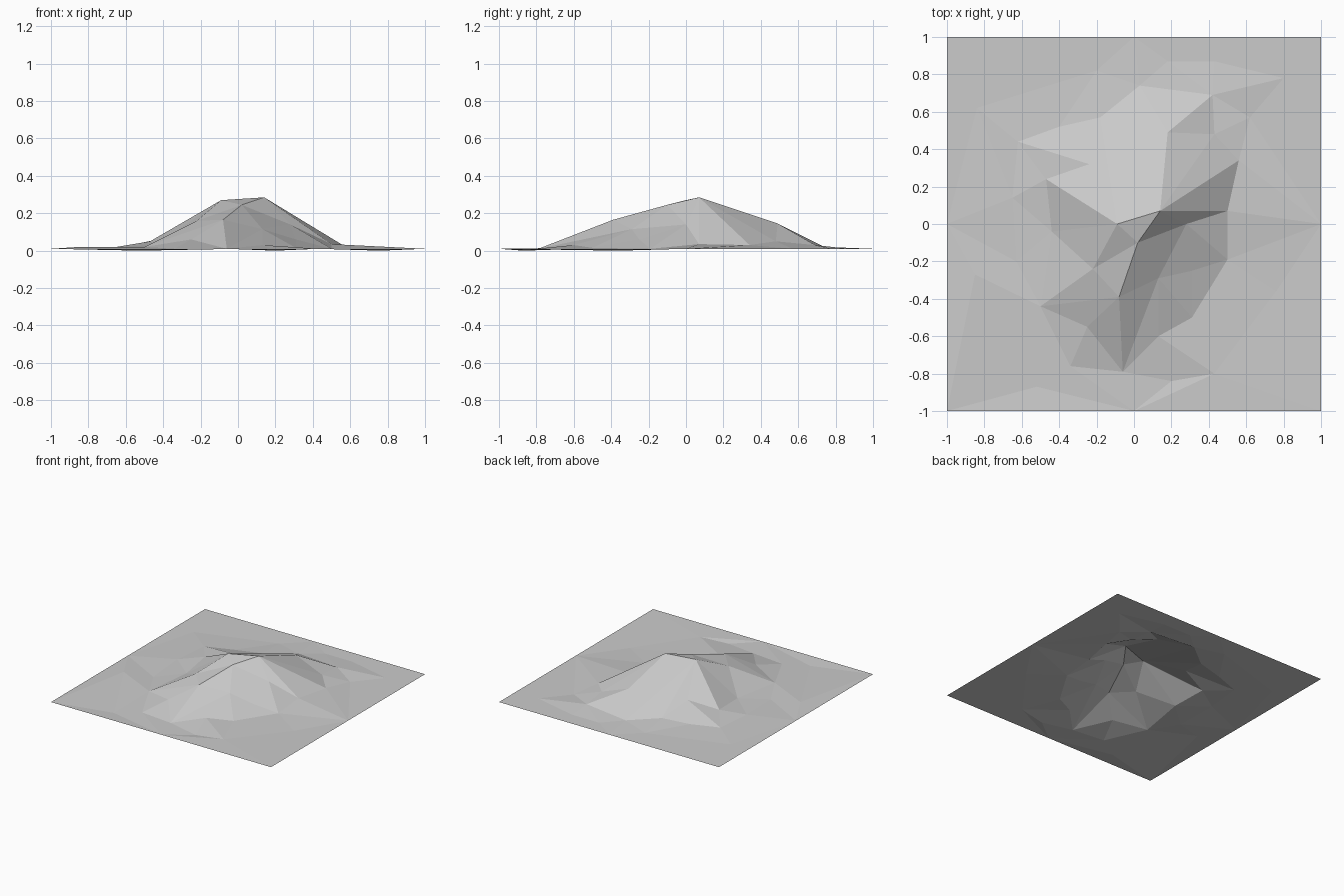
import bpy
import bmesh
from mathutils import Vector
from mathutils.geometry import delaunay_2d_cdt

old_cube = bpy.data.objects.get("Cube")
if old_cube:
    bpy.data.objects.remove(old_cube, do_unlink=True)

UNIT = 0.01  # survey points are given in hundredths

# Survey points of the mountain: plan position and height
points = dict(
    # Summit and shoulders
    peak=(14, 7, 28.5),
    west_summit=(-9, 0, 27),
    notch=(2, -10, 24.5),
    south_shoulder=(-8, -39, 16.5),
    west_shoulder=(-22, -24, 16),
    north_shoulder=(18, 49, 14.5),
    east_rib=(28, 0, 14),
    south_rib=(13, -29, 11.5),
    northwest_rib=(-24, 32, 10),
    # Foot of the slopes
    east_foot=(50, 7, 3.5),
    northeast_foot=(56, 34, 3),
    northeast_bench=(43, 48, 5),
    southeast_foot=(50, -19, 1),
    southeast_bench=(31, -25, 6),
    south_spur=(31, -50, 1.5),
    south_gully=(13, -60, 3),
    south_foot=(-6, -79, 1),
    southwest_knob=(-25, -55, 6),
    southwest_foot=(-34, -76, 1),
    west_spur=(-50, -44, 2),
    west_bench=(-44, -4, 3),
    west_ridge=(-47, 24, 5),
    northwest_foot=(-62, 44, 2),
    northwest_bench=(-40, 52, 2),
    north_bench=(-18, 57, 3),
    north_foot=(3, 74, 2),
    north_spur=(42, 69, 3),
    # Gentle dips and swells of the plain
    plain_north=(18, 87, 1),
    plain_north_east=(43, 87, 1),
    plain_east_dip=(62, 57, 1),
    plain_corner=(80, 78, 1),
    plain_west=(-65, 14, 2),
    plain_west_dip=(-63, -20, 1),
    plain_west_swell=(-85, -27, 2),
    plain_far_west=(-84, 62, 1),
    plain_north_west=(-20, 82, 1),
    plain_south=(20, -84, 0),
    plain_south_east=(43, -80, 1),
    plain_east=(76, -36, 0),
    plain_south_west=(-52, -87, 0),
)

# Square border of the ground sheet
for side, x in (("left", 1), ("middle", 0), ("right", -1)):
    for end, y in (("back", 1), ("centre", 0), ("front", -1)):
        if x or y:
            points[f"border_{end}_{side}"] = (x / UNIT, y / UNIT, 1)

# Ridge and valley lines, each one a chain of survey points
chains = [
    # Summit ridge
    "west_ridge west_summit peak north_shoulder north_spur",
    "west_summit notch south_shoulder south_foot",
    # East face
    "peak notch east_rib east_foot peak northeast_foot east_foot southeast_foot",
    "peak east_rib southeast_foot southeast_bench east_rib south_rib",
    "south_rib southeast_bench south_spur",
    "peak northeast_bench north_shoulder north_foot peak",
    "northeast_bench northeast_foot plain_east_dip northeast_bench north_spur",
    # North and west faces
    "west_summit north_foot north_bench west_summit northwest_rib north_bench",
    "northwest_rib west_ridge northwest_foot northwest_bench northwest_rib",
    "northwest_rib northwest_foot",
    "north_bench northwest_bench",
    "north_foot north_spur",
    "west_summit west_shoulder notch south_rib south_shoulder west_shoulder",
    "west_summit west_bench west_shoulder west_spur south_shoulder",
    # South face
    "south_shoulder southwest_knob",
    "west_ridge west_bench west_spur southwest_knob south_foot south_rib",
    "south_spur south_rib south_gully south_foot southwest_foot southwest_knob",
    "south_gully south_spur southeast_foot",
    "southwest_foot west_spur",
]
names = list(points)
links = set()
for chain in chains:
    stops = [names.index(name) for name in chain.split()]
    links.update(tuple(sorted(pair)) for pair in zip(stops, stops[1:]))

# Triangulate the plan, keeping every ridge line as an edge
plan = [Vector(points[name][:2]) * UNIT for name in names]
flat, _, triangles, sources, _, _ = delaunay_2d_cdt(plan, list(links), [], 0, 1e-5)

# Raise the plan into the terrain sheet
bm = bmesh.new()
verts = []
for spot, source in zip(flat, sources):
    verts.append(bm.verts.new((spot.x, spot.y, points[names[source[0]]][2] * UNIT)))
for triangle in triangles:
    bm.faces.new([verts[i] for i in triangle])
bm.normal_update()
for face in bm.faces:
    if face.normal.z < 0:
        face.normal_flip()

mesh = bpy.data.meshes.new("mountain_terrain")
bm.to_mesh(mesh)
bm.free()

# Plain grey rock
rock = bpy.data.materials.new("rock_grey")
rock.use_nodes = True
colour = (0.6, 0.6, 0.6, 1)
rock.diffuse_color = colour
rock.node_tree.nodes["Principled BSDF"].inputs["Base Color"].default_value = colour
mesh.materials.append(rock)

terrain = bpy.data.objects.new("mountain_terrain", mesh)
bpy.context.collection.objects.link(terrain)
